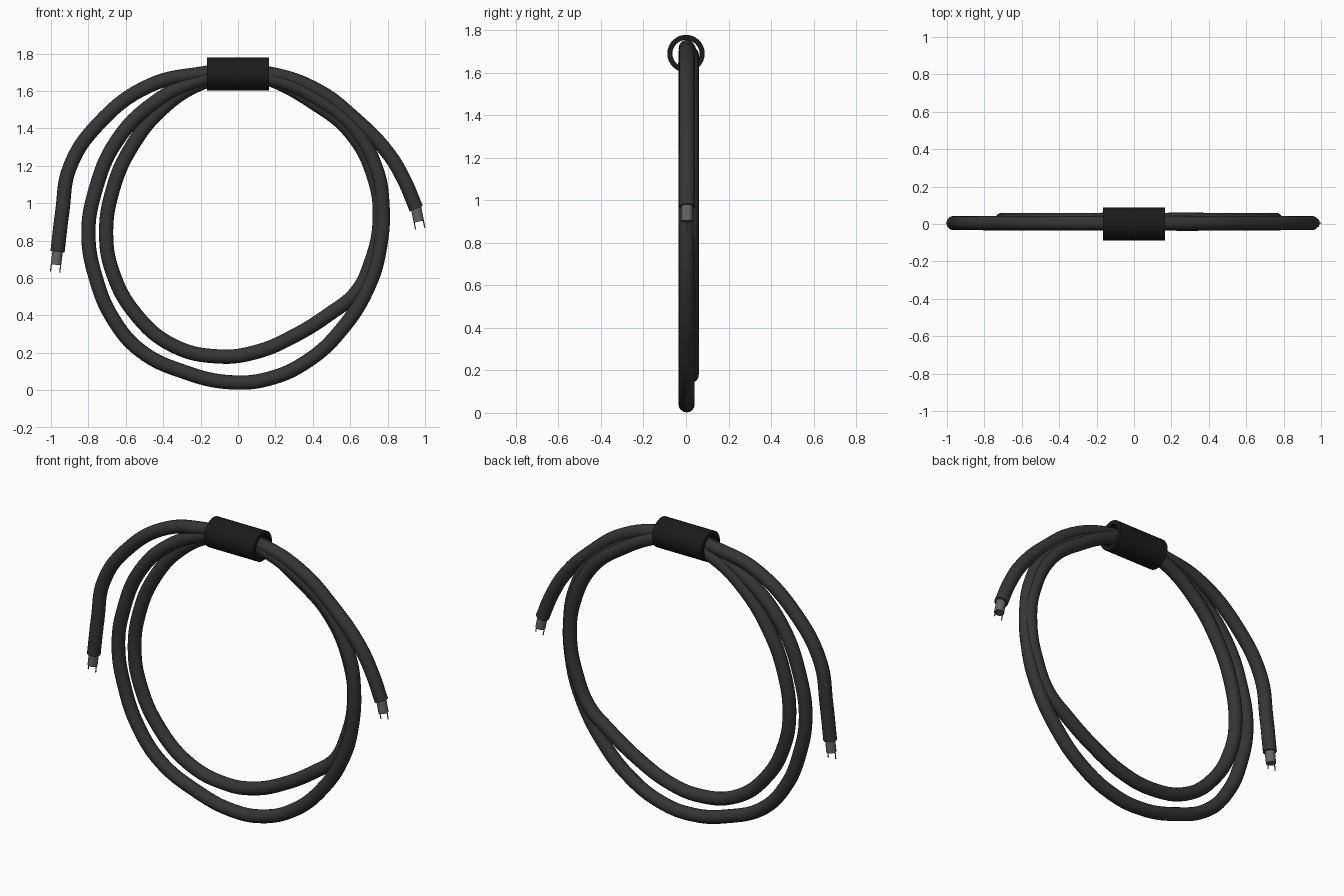
import bpy
from mathutils import Vector

if "Cube" in bpy.data.objects:
    bpy.data.objects.remove(bpy.data.objects["Cube"])


def material(name, v):
    m = bpy.data.materials.new(name)
    m.diffuse_color = (v, v, v, 1)
    m.use_nodes = True
    m.node_tree.nodes["Principled BSDF"].inputs["Base Color"].default_value = m.diffuse_color
    return m


RUBBER = material("rubber", 0.035)
SLEEVE = material("sleeve_black", 0.011)
METAL = material("core_grey", 0.13)


def smooth(ob):
    bpy.ops.object.select_all(action='DESELECT')
    ob.select_set(True)
    bpy.context.view_layer.objects.active = ob
    bpy.ops.object.shade_smooth_by_angle()


def tube(name, pts, radius, mat):
    """Round bar swept along a smooth path, converted to mesh."""
    cu = bpy.data.curves.new(name, 'CURVE')
    cu.dimensions = '3D'
    cu.bevel_depth = radius
    cu.bevel_resolution = 6
    cu.resolution_u = 8
    cu.use_fill_caps = True
    sp = cu.splines.new('BEZIER')
    sp.bezier_points.add(len(pts) - 1)
    for bp, p in zip(sp.bezier_points, pts):
        bp.co = p
        bp.handle_left_type = bp.handle_right_type = 'AUTO'
    ob = bpy.data.objects.new(name, cu)
    bpy.context.collection.objects.link(ob)
    bpy.ops.object.select_all(action='DESELECT')
    ob.select_set(True)
    bpy.context.view_layer.objects.active = ob
    bpy.ops.object.convert(target='MESH')
    ob = bpy.context.object
    ob.data.materials.clear()
    ob.data.materials.append(mat)
    smooth(ob)
    return ob


# Cable path in sections (x, z), each lying at its own depth
left_tail = [(-.965, .74), (-.94, .95), (-.9, 1.19), (-.75, 1.42), (-.47, 1.63),
             (-.18, 1.695), (0, 1.715)]
inner_loop = [(.18, 1.66), (.4, 1.54), (.6, 1.38), (.73, 1.13), (.757, .9), (.71, .68),
              (.63, .52), (.5, .415), (.3, .29), (.1, .205), (-.1, .18), (-.35, .24),
              (-.55, .41), (-.67, .63), (-.705, .83), (-.67, 1.07), (-.57, 1.3),
              (-.4, 1.51), (-.2, 1.64), (0, 1.685)]
outer_loop = [(.2, 1.66), (.42, 1.56), (.62, 1.4), (.74, 1.18), (.772, 1.0), (.76, .77),
              (.7, .56), (.55, .32), (.37, .155), (.16, .06), (-.05, .043), (-.28, .095),
              (-.52, .21), (-.67, .385), (-.76, .6), (-.8, .83), (-.765, 1.06),
              (-.65, 1.33), (-.45, 1.535), (-.2, 1.66), (0, 1.7)]
right_tail = [(.18, 1.69), (.43, 1.6), (.62, 1.455), (.8, 1.27), (.89, 1.12), (.953, .97)]
path = []
for part, y in ((left_tail, .005), (inner_loop, .022), (outer_loop, .003), (right_tail, .005)):
    path += [Vector((x, y, z)) for x, z in part]
tube("cable", path, .038, RUBBER)

# Stripped cores with two bare wires at each end
for side, tip, before in (("left", path[0], path[1]), ("right", path[-1], path[-2])):
    d = (tip - before).normalized()
    if side == "right":
        d = Vector((.2, 0, -1)).normalized()
    across = Vector((d.z, 0, -d.x))
    tube(side + "_core", [tip - d * .03, tip + d * .07], .028, METAL)
    for i, s in enumerate((-1, 1)):
        base = tip + across * s * .025
        tube(f"{side}_wire_{i + 1}", [base + d * .05, base + d * .108], .003, METAL)

# Hollow sleeve holding the coil together
n = 32
import math
prof = [(-.165, .088), (.165, .088), (.165, .064), (-.165, .064)]
verts, faces = [], []
for i in range(n):
    a = 2 * math.pi * i / n
    verts += [(x, r * math.cos(a), 1.69 + r * math.sin(a)) for x, r in prof]
    for k in range(4):
        j, l = (i + 1) % n, (k + 1) % 4
        faces.append((i * 4 + k, j * 4 + k, j * 4 + l, i * 4 + l))
me = bpy.data.meshes.new("sleeve")
me.from_pydata(verts, [], [f[::-1] for f in faces])
me.materials.append(SLEEVE)
sleeve = bpy.data.objects.new("sleeve", me)
bpy.context.collection.objects.link(sleeve)
bpy.context.view_layer.objects.active = sleeve
sleeve.select_set(True)
bpy.ops.object.mode_set(mode='EDIT')
bpy.ops.mesh.select_all(action='SELECT')
bpy.ops.mesh.normals_make_consistent(inside=False)
bpy.ops.object.mode_set(mode='OBJECT')
smooth(sleeve)
